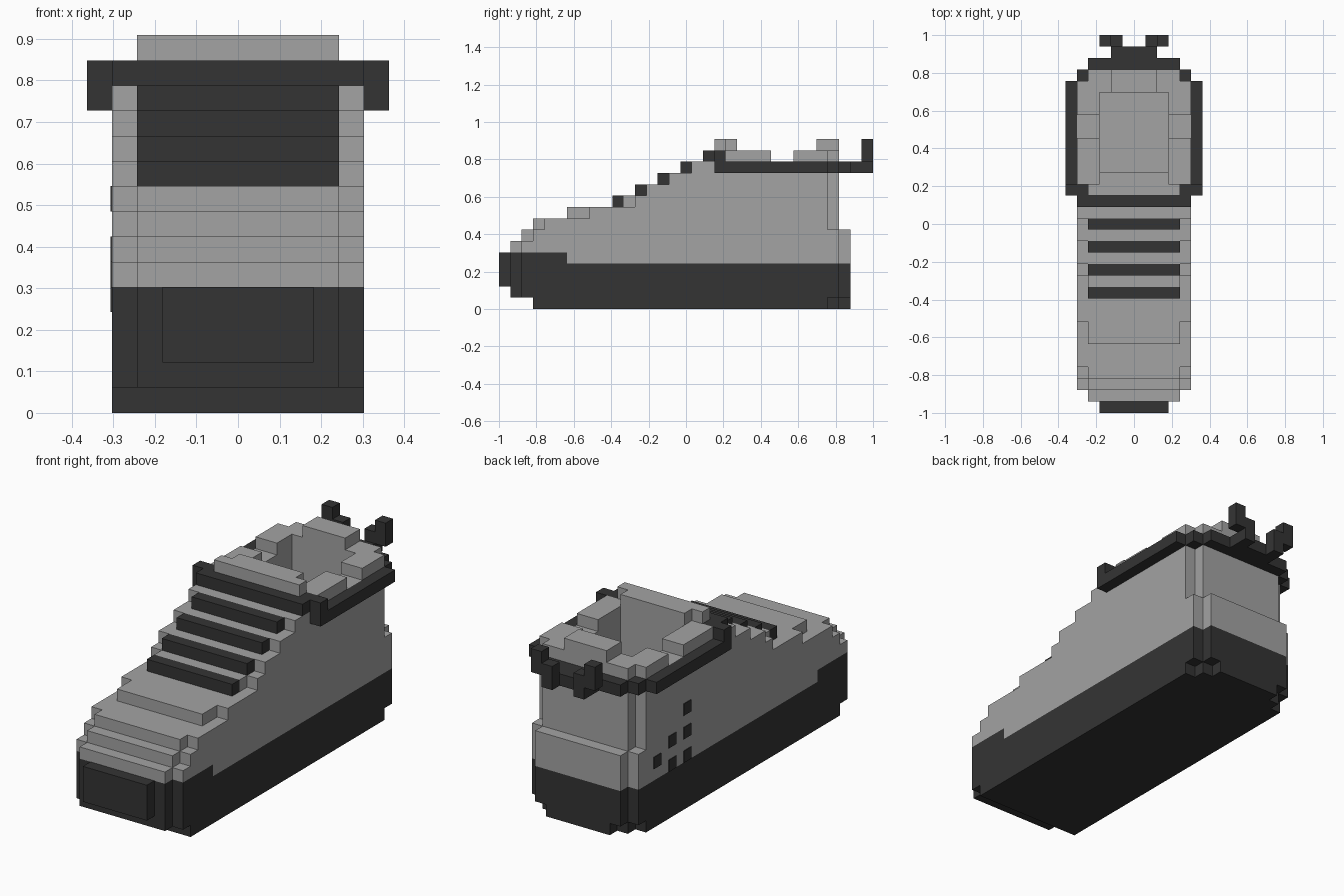
import bpy
import bmesh
from mathutils import Matrix, Vector

U = 2 / 33  # edge length of one block

if "Cube" in bpy.data.objects:
    bpy.data.objects.remove(bpy.data.objects["Cube"], do_unlink=True)


def make_material(name, value):
    mat = bpy.data.materials.new(name)
    mat.use_nodes = True
    colour = (value, value, value, 1)
    mat.diffuse_color = colour
    bsdf = mat.node_tree.nodes["Principled BSDF"]
    bsdf.inputs["Base Color"].default_value = colour
    bsdf.inputs["Roughness"].default_value = 0.8
    return mat


GREY = make_material("light grey", 0.367)
DARK = make_material("charcoal", 0.034)


def build(name, boxes, mat):
    """Boxes are (x0, x1, y0, y1, z0, z1) in blocks; y counts from the toe tip."""
    bm = bmesh.new()
    for x0, x1, y0, y1, z0, z1 in boxes:
        centre = Vector(((x0 + x1) / 2, (y0 + y1) / 2 - 16.5, (z0 + z1) / 2)) * U
        size = Vector((x1 - x0, y1 - y0, z1 - z0)) * U
        bmesh.ops.create_cube(bm, size=1, matrix=Matrix.Translation(centre) @ Matrix.Diagonal(size).to_4x4())
    mesh = bpy.data.meshes.new(name)
    bm.to_mesh(mesh)
    bm.free()
    mesh.materials.append(mat)
    obj = bpy.data.objects.new(name, mesh)
    bpy.context.collection.objects.link(obj)
    return obj


def both(x0, x1, *rest):
    """The same box on both sides of the shoe."""
    return [(x0, x1, *rest), (-x1, -x0, *rest)]


# Sole with stepped heel corners, and the toe cap with its bumper
build("sole", [(-5, 5, 3, 29, 0, 1), (-4, 4, 29, 30, 0, 1), (-3, 3, 30, 31, 0, 1),
               (-4, 4, 1, 31, 1, 4)] + both(4, 5, 2, 30, 1, 4), DARK)
build("toe_cap", [(-4, 4, 1, 6, 4, 5)] + both(4, 5, 2, 6, 4, 5), DARK)
build("toe_bumper", [(-3, 3, 0, 1, 2, 5)], DARK)

# Upper: one layer per block of height, as (z, middle start, edge start)
layers = [(4, 6, 6), (5, 1, 2), (6, 2, 3), (7, 3, 4), (8, 6, 8),
          (9, 11, 12), (10, 13, 13), (11, 15, 15), (12, 17, 17)]
upper = []
for z, middle, edge in layers:
    heel = 31 if z < 7 else 30
    upper += both(4, 5, edge, heel - 1, z, z + 1)
    if z == 4:
        upper.append((-4, 4, middle, heel, z, z + 1))  # insole floor
    else:
        upper.append((-4, 4, middle, 21, z, z + 1))
        upper.append((-4, 4, 28, heel, z, z + 1))
        upper += both(3, 4, 21, 28, z, z + 1)
build("upper", upper, GREY)

# Laces: four bars climbing the instep
for i in range(4):
    build(f"lace_{i + 1}", [(-4, 4, 10 + 2 * i, 11 + 2 * i, 9 + i, 10 + i)], DARK)

# Dark trim round the ankle
build("ankle_trim", [(-5, 5, 18, 19, 13, 14), (-4, 4, 30, 31, 12, 13), (-2, 2, 31, 32, 12, 13)]
      + both(5, 6, 19, 29, 12, 13) + both(4, 5, 29, 30, 12, 13)
      + both(4, 6, 19, 20, 13, 14), DARK)

# Loose lace ends behind the heel
build("heel_tabs", both(1, 2, 32, 33, 12, 14) + both(2, 3, 32, 33, 13, 15), DARK)

# Tongue and padded collar
build("tongue", [(-4, 4, 19, 20, 13, 15), (-3, 3, 20, 21, 13, 15)], GREY)
build("collar", both(3, 5, 20, 24, 13, 14) + both(3, 5, 26, 29, 13, 14)
      + both(3, 4, 29, 30, 13, 14)
      + [(-3, 3, 28, 30, 13, 14), (-2, 2, 28, 30, 14, 15)], GREY)

# Vent spots on one side
spots = [(27, 5), (25, 4), (25, 6), (23, 4), (23, 6), (23, 8)]
build("side_vents", [(-5.06, -5, y, y + 1, z, z + 1) for y, z in spots], DARK)
